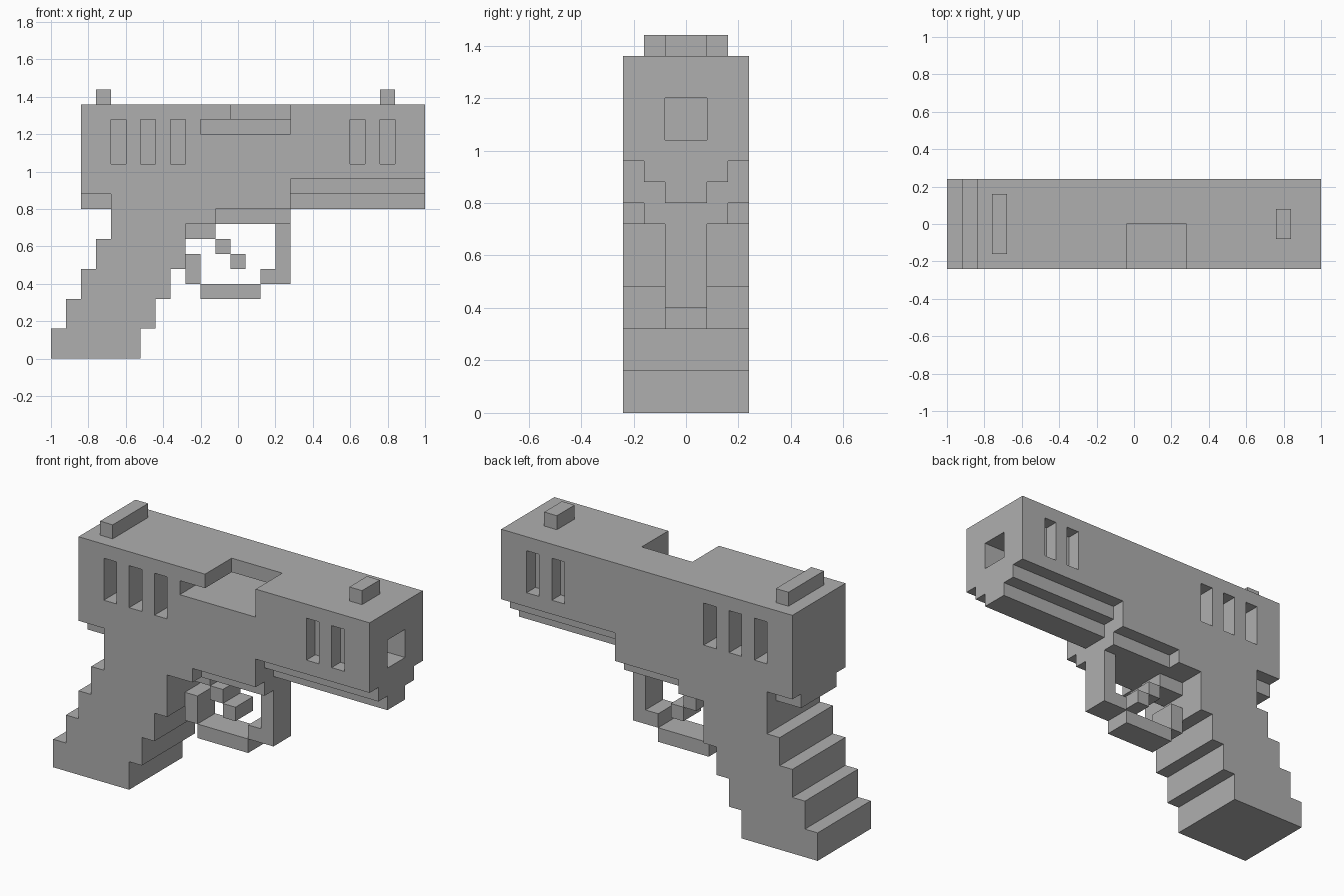
import bpy
import bmesh
from mathutils import Vector

cube = bpy.data.objects.get("Cube")
if cube:
    bpy.data.objects.remove(cube, do_unlink=True)

U = 0.08          # size of one block
HALF = 3          # half the body width, in blocks

grey = bpy.data.materials.new("plain_grey")
grey.use_nodes = True
grey.diffuse_color = (0.43, 0.43, 0.43, 1)
grey.node_tree.nodes["Principled BSDF"].inputs["Base Color"].default_value = (0.43, 0.43, 0.43, 1)


def prism(name, outline, y0, y1):
    """Extrude an x/z outline, in blocks from the rear bottom corner, along y."""
    bm = bmesh.new()
    verts = [bm.verts.new((x * U - 1, y0 * U, z * U)) for x, z in outline]
    face = bm.faces.new(verts)
    side = bmesh.ops.extrude_face_region(bm, geom=[face])
    moved = [v for v in side["geom"] if isinstance(v, bmesh.types.BMVert)]
    bmesh.ops.translate(bm, verts=moved, vec=Vector((0, (y1 - y0) * U, 0)))
    bmesh.ops.recalc_face_normals(bm, faces=bm.faces)
    mesh = bpy.data.meshes.new(name)
    bm.to_mesh(mesh)
    bm.free()
    mesh.materials.append(grey)
    obj = bpy.data.objects.new(name, mesh)
    bpy.context.collection.objects.link(obj)
    return obj


def box(name, x0, x1, z0, z1, y0, y1):
    return prism(name, [(x0, z0), (x1, z0), (x1, z1), (x0, z1)], y0, y1)


def cut(target, *bounds):
    """Subtract a box from the target and discard the cutter."""
    cutter = box("cutter", *bounds)
    cutter.hide_render = True
    mod = target.modifiers.new("cut", "BOOLEAN")
    mod.operation = "DIFFERENCE"
    mod.solver = "EXACT"
    mod.object = cutter
    bpy.context.view_layer.objects.active = target
    bpy.ops.object.modifier_apply(modifier=mod.name)
    bpy.data.objects.remove(cutter, do_unlink=True)


# Slide and raked grip share one stepped silhouette
outline = []
for step in range(4):                       # front edge of the grip
    outline += [(6 + step, 2 * step), (6 + step, 2 * step + 2)]
outline[-1] = (9, 9)
outline += [(11, 9), (11, 10), (16, 10), (16, 12), (25, 12), (25, 17),
            (2, 17), (2, 11), (4, 11), (4, 8)]
for step in range(3, -1, -1):               # back edge of the grip
    outline += [(step, 2 * step + 2), (step, 2 * step)]
body = prism("slide_and_grip", outline, -HALF, HALF)

# Ejection port: open top, with a deeper slot below
cut(body, 12, 16, 15.5, 18, -4, 0)
cut(body, 10, 16, 15, 16, -4, 2)

# Muzzle bore
cut(body, 20, 26, 13, 15, -1, 1)

# Side vents: deep ones at the rear, shallow ones near the muzzle
for x, depth in ((4, 2), (6, 2), (8, 2), (20, 1), (22, 1)):
    cut(body, x, x + 1, 13, 16, -4, depth - HALF)
    cut(body, x, x + 1, 13, 16, HALF - depth, 4)

# Narrower blocks: x range, z range, half width
parts = {
    "rear_sight": (9 - 6, 4, 17, 18, 2),
    "front_sight": (22, 23, 17, 18, 1),
    "rear_tang": (2, 4, 10, 11, 2),
    "upper_rail": (16, 25, 11, 12, 2),
    "lower_rail": (16, 25, 10, 11, 1),
    "frame_underside": (11, 16, 9, 10, 2),
    "trigger_mount": (9, 11, 8, 9, 1),
    "trigger_upper": (11, 12, 7, 8, 1),
    "trigger_tip": (12, 13, 6, 7, 1),
    "guard_rear": (9, 10, 5, 7, 1),
    "guard_bottom": (10, 14, 4, 5, 1),
}
for name, (x0, x1, z0, z1, half) in parts.items():
    box(name, x0, x1, z0, z1, -half, half)

# Front post of the trigger guard with its stepped foot
prism("guard_front", [(14, 5), (16, 5), (16, 9), (15, 9), (15, 6), (14, 6)], -1, 1)
